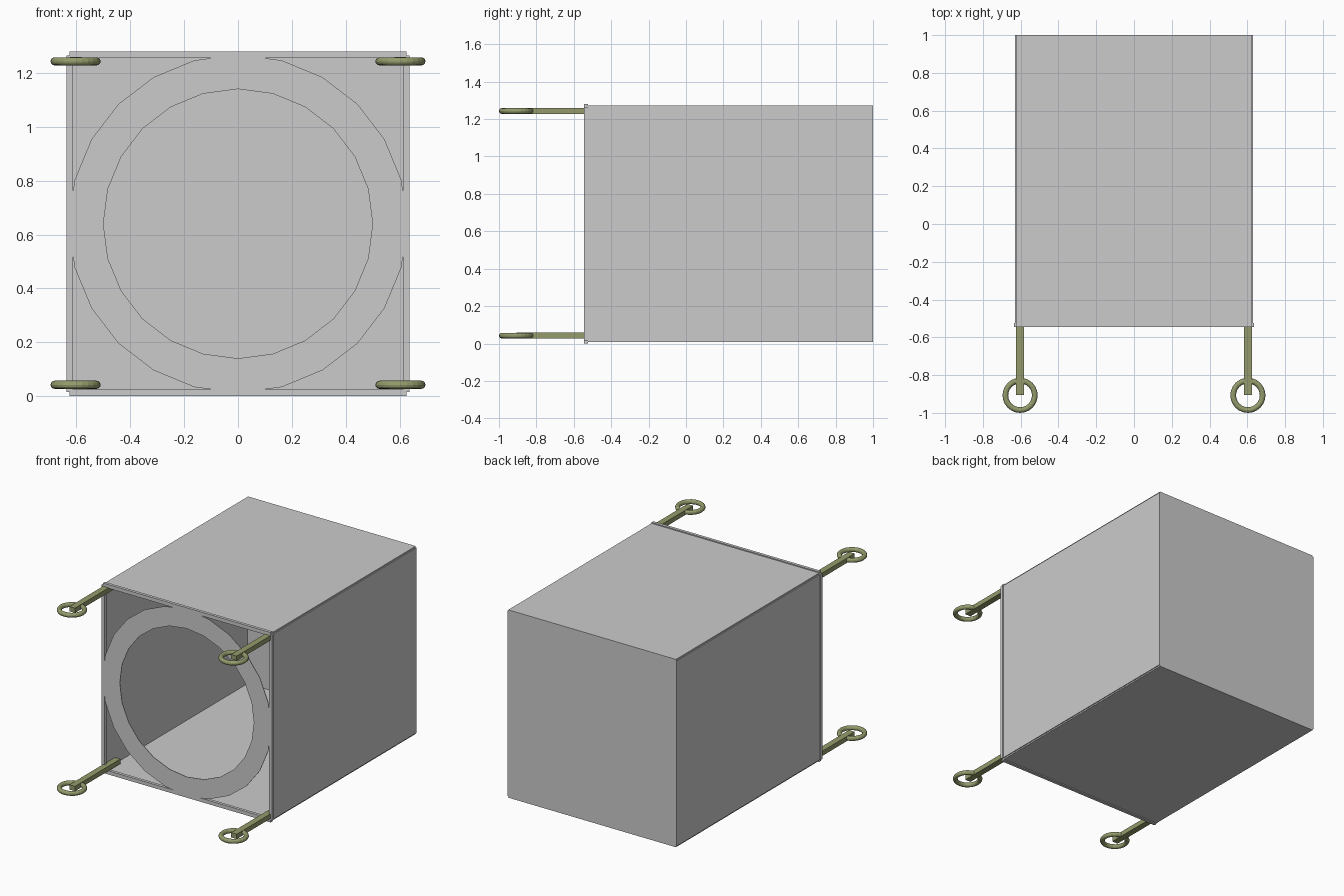
import bpy, bmesh, math
from mathutils import Vector, Matrix

if "Cube" in bpy.data.objects:
    bpy.data.objects.remove(bpy.data.objects["Cube"])

ZC = 0.64          # height of the box centre
FRONT = -0.545     # front plane of the frame

olive = bpy.data.materials.new("olive")
olive.diffuse_color = (0.30, 0.33, 0.15, 1)
olive.use_nodes = True
olive.node_tree.nodes["Principled BSDF"].inputs["Base Color"].default_value = olive.diffuse_color


def finish(name, bm, mat=None):
    bmesh.ops.recalc_face_normals(bm, faces=bm.faces)
    me = bpy.data.meshes.new(name)
    bm.to_mesh(me)
    bm.free()
    if mat:
        me.materials.append(mat)
    ob = bpy.data.objects.new(name, me)
    bpy.context.collection.objects.link(ob)
    return ob


def box(name, x, y, z, mat=None):
    """Box from (min, max) pairs on each axis."""
    bm = bmesh.new()
    size = [b - a for a, b in (x, y, z)]
    mid = [(a + b) / 2 for a, b in (x, y, z)]
    bmesh.ops.create_cube(bm, size=1, matrix=Matrix.Translation(mid) @ Matrix.Diagonal((*size, 1)))
    return finish(name, bm, mat)


# Thin wall panels of the hollow box
box("top_panel", (-0.625, 0.625), (-0.53, 1.0), (1.264, 1.273))
box("bottom_panel", (-0.625, 0.625), (-0.53, 1.0), (0.007, 0.016))
box("left_panel", (-0.631, -0.622), (-0.53, 1.0), (0.016, 1.264))
box("right_panel", (0.622, 0.631), (-0.53, 1.0), (0.016, 1.264))
box("back_panel", (-0.625, 0.625), (0.991, 1.0), (0.012, 1.268))

# Front frame bars with notched corners
FY = (FRONT, -0.525)
box("frame_top", (-0.625, 0.625), FY, (1.255, 1.28))
box("frame_bottom", (-0.625, 0.625), FY, (0.0, 0.025))
box("frame_left", (-0.636, -0.613), FY, (0.015, 1.265))
box("frame_right", (0.613, 0.636), FY, (0.015, 1.265))


# Flat front ring, 24 sides, trimmed by the frame opening
def front_ring(n=24, r_in=0.5, r_out=0.628, depth=0.004):
    bm = bmesh.new()
    loops = []
    for r, y in ((r_in, FRONT), (r_out, FRONT), (r_out, FRONT + depth), (r_in, FRONT + depth)):
        loops.append([bm.verts.new((r * math.sin(2 * math.pi * i / n), y,
                                    ZC + r * math.cos(2 * math.pi * i / n))) for i in range(n)])
    for k in range(4):
        a, b = loops[k], loops[(k + 1) % 4]
        for i in range(n):
            j = (i + 1) % n
            bm.faces.new((a[i], a[j], b[j], b[i]))
    for d, lim in (((1, 0, 0), 0.613), ((-1, 0, 0), 0.613), ((0, 0, 1), 0.615), ((0, 0, -1), 0.615)):
        d = Vector(d)
        bmesh.ops.bisect_plane(bm, geom=bm.verts[:] + bm.edges[:] + bm.faces[:],
                               plane_co=Vector((0, 0, ZC)) + d * lim, plane_no=d, clear_outer=True)
    finish("front_ring", bm)


front_ring()

# Four corner arms, each ending in a horizontal loop
for side, x in (("left", -0.603), ("right", 0.603)):
    for level, z in (("lower", 0.042), ("upper", 1.243)):
        box(f"{level}_{side}_arm", (x - 0.021, x + 0.021), (-0.905, -0.42),
            (z - 0.016, z + 0.016), olive)
        bpy.ops.mesh.primitive_torus_add(location=(x, -0.907, z), major_radius=0.078,
                                         minor_radius=0.015, major_segments=24, minor_segments=12)
        loop = bpy.context.object
        loop.name = f"{level}_{side}_loop"
        loop.data.materials.append(olive)
